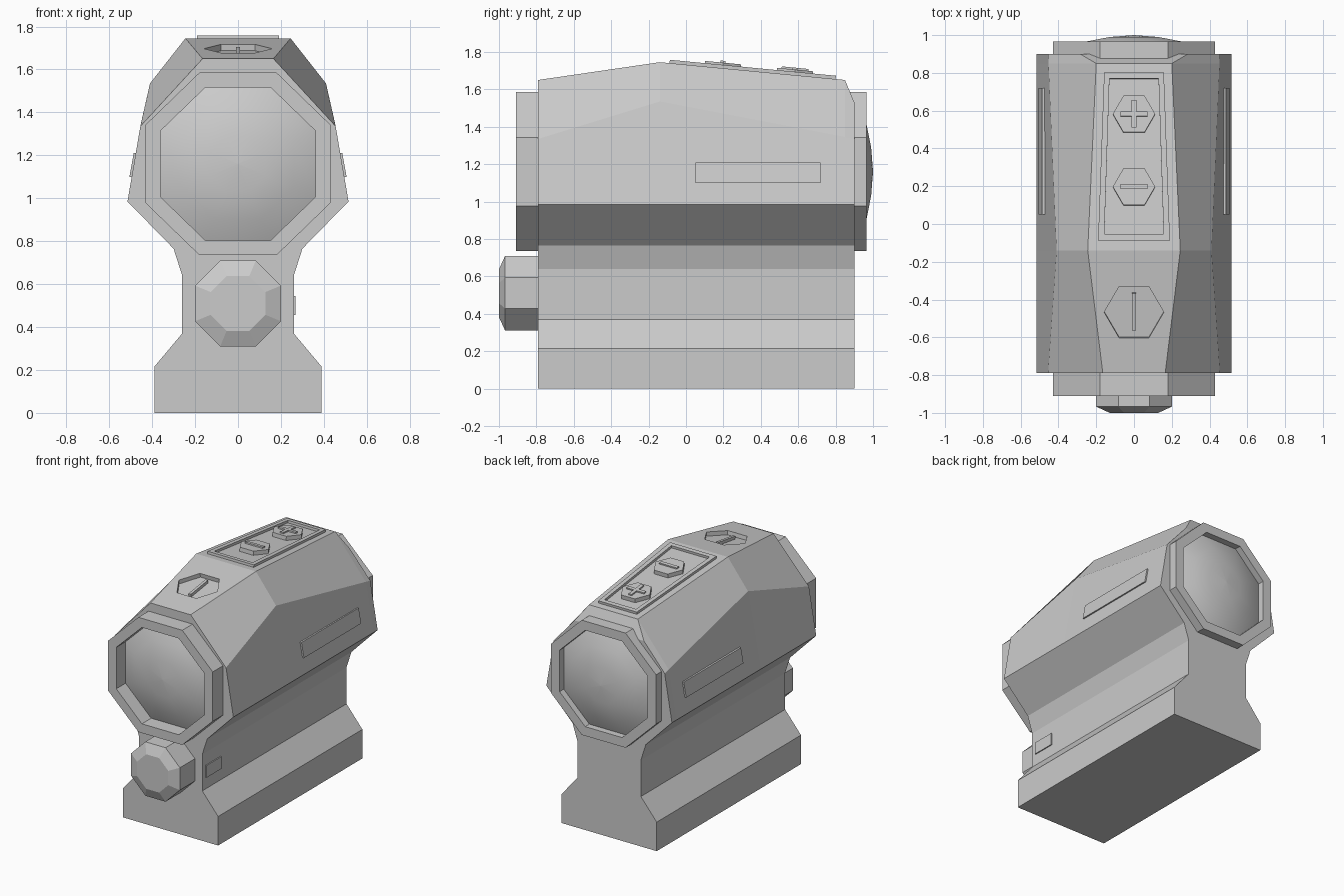
import bpy, bmesh
from math import atan, cos, sin, radians
from mathutils import Matrix

cube = bpy.data.objects.get("Cube")
if cube:
    bpy.data.objects.remove(cube)

grey = bpy.data.materials.new("matte grey")
grey.use_nodes = True
grey.diffuse_color = (0.6, 0.6, 0.6, 1)
grey.node_tree.nodes["Principled BSDF"].inputs["Base Color"].default_value = (0.6, 0.6, 0.6, 1)


def loft(name, rings, loop=False, smooth=False, matrix=None):
    """Skin equal-length rings; cap the ends, or join last to first."""
    bm = bmesh.new()
    rows = [[bm.verts.new(p) for p in ring] for ring in rings]
    pairs = list(zip(rows, rows[1:]))
    if loop:
        pairs.append((rows[-1], rows[0]))
    else:
        bm.faces.new(rows[0])
        bm.faces.new(rows[-1])
    n = len(rows[0])
    for a, b in pairs:
        for i in range(n):
            j = (i + 1) % n
            bm.faces.new((a[i], a[j], b[j], b[i]))
    bmesh.ops.remove_doubles(bm, verts=bm.verts, dist=0.0001)
    bmesh.ops.recalc_face_normals(bm, faces=bm.faces)
    mesh = bpy.data.meshes.new(name)
    bm.to_mesh(mesh)
    bm.free()
    mesh.materials.append(grey)
    if smooth:
        mesh.polygons.foreach_set("use_smooth", [True] * len(mesh.polygons))
        mesh.set_sharp_from_angle(angle=radians(35))
    obj = bpy.data.objects.new(name, mesh)
    if matrix:
        obj.matrix_world = matrix
    bpy.context.scene.collection.objects.link(obj)
    return obj


def prism(name, outline, low, high, matrix):
    return loft(name, [[(x, y, z) for x, y in outline] for z in (low, high)], matrix=matrix)


def rect(w, h):
    return [(-w, -h), (w, -h), (w, h), (-w, h)]


def hexagon(r):
    return [(r * cos(radians(a)), r * sin(radians(a))) for a in range(0, 360, 60)]


# Housing and mount: one cross-section swept along y, tapering towards the ends
LOWER = [(0.39, 0), (0.39, 0.215), (0.26, 0.37), (0.26, 0.64), (0.30, 0.765), (0.515, 0.985)]


def section(y, shoulder, top):
    half = LOWER + [shoulder, top]
    return [(x, y, z) for x, z in half] + [(-x, y, z) for x, z in reversed(half)]


housing = loft("housing", [
    section(-0.79, (0.455, 1.335), (0.165, 1.65)),
    section(-0.14, (0.41, 1.535), (0.245, 1.745)),
    section(0.85, (0.453, 1.345), (0.20, 1.65)),
    section(0.90, (0.455, 1.335), (0.285, 1.53))])

# Frames lying on the two sloping halves of the roof
front_tilt, rear_tilt = atan(0.146), -atan(0.096)


def on_roof(y):
    slope, tilt = (0.146, front_tilt) if y < -0.14 else (-0.096, rear_tilt)
    return Matrix.Translation((0, y, 1.745 + (y + 0.14) * slope)) @ Matrix.Rotation(tilt, 4, 'X')


# Hexagonal recess with a raised bar
cap_place = on_roof(-0.467)
cutter = prism("recess_cutter", hexagon(0.158), -0.03, 0.1, cap_place)
cutter.hide_render = True
cut = housing.modifiers.new("recess", 'BOOLEAN')
cut.operation = 'DIFFERENCE'
cut.solver = 'EXACT'
cut.object = cutter
bpy.context.view_layer.objects.active = housing
bpy.ops.object.modifier_apply(modifier="recess")
bpy.data.objects.remove(cutter)
prism("recess_bar", rect(0.01, 0.1), -0.035, -0.008, cap_place)


# Octagonal lens hoods and domed lenses
def octagon(s, y, w=0.43, h=0.425, a=0.18, b=0.183, cz=1.16):
    quarter = [(w, -b), (w, b), (a, h), (-a, h), (-w, b), (-w, -b), (-a, -h), (a, -h)]
    return [(x * s, y, cz + z * s) for x, z in quarter]


for name, inner, outer in (("front", -0.78, -0.91), ("rear", 0.86, 0.965)):
    loft(name + "_hood", [octagon(1, inner), octagon(1, outer),
                          octagon(0.84, outer), octagon(0.84, inner)], loop=True)

for name, peak, side in (("front", -0.885, -1), ("rear", 1.0, 1)):
    dome = ((0.845, 0.085), (0.6, 0.035), (0.3, 0.01), (0, 0))
    back = [octagon(0.845, peak - side * 0.1)]
    loft(name + "_lens", back + [octagon(s, peak - side * d) for s, d in dome[:-1]]
         + [octagon(0.001, peak)], smooth=True)

# Faceted knob under the front hood
loft("front_knob", [octagon(s, y, 0.2, 0.2, 0.083, 0.083, 0.51)
                    for s, y in ((1, -0.78), (1, -0.967), (0.64, -1.0))])

# Keypad rim on the rear roof
pad = on_roof(0.355)


def trapezoid(front, rear, y0, y1, z):
    return [(-front, y0, z), (front, y0, z), (rear, y1, z), (-rear, y1, z)]


outer = (0.19, 0.158, -0.445, 0.447)
inner = (0.157, 0.13, -0.412, 0.415)
loft("keypad_rim", [trapezoid(*outer, -0.01), trapezoid(*outer, 0.018),
                    trapezoid(*inner, 0.018), trapezoid(*inner, -0.01)], loop=True, matrix=pad)

# Hexagonal buttons with raised plus and minus marks
t, r = 0.013, 0.072
plus = [(t, t), (t, r), (-t, r), (-t, t), (-r, t), (-r, -t),
        (-t, -t), (-t, -r), (t, -r), (t, -t), (r, -t), (r, t)]
for name, y, mark in (("plus", 0.58, plus), ("minus", 0.195, rect(r, t))):
    prism(name + "_button", hexagon(0.112), -0.01, 0.03, on_roof(y))
    prism(name + "_mark", mark, 0.025, 0.04, on_roof(y))

# Raised strips on the housing sides
for name, s in (("left", 1), ("right", -1)):
    loft(name + "_strip", [[(s * x, y, z) for x, z in
                            ((0.47, 1.10), (0.506, 1.10), (0.486, 1.21), (0.45, 1.21))]
                           for y in (0.05, 0.72)])

# Small latch plate on the mount
loft("latch_plate", [[(x, y, z) for y, z in
                      ((-0.75, 0.455), (-0.575, 0.455), (-0.575, 0.545), (-0.75, 0.545))]
                     for x in (0.25, 0.268)])
